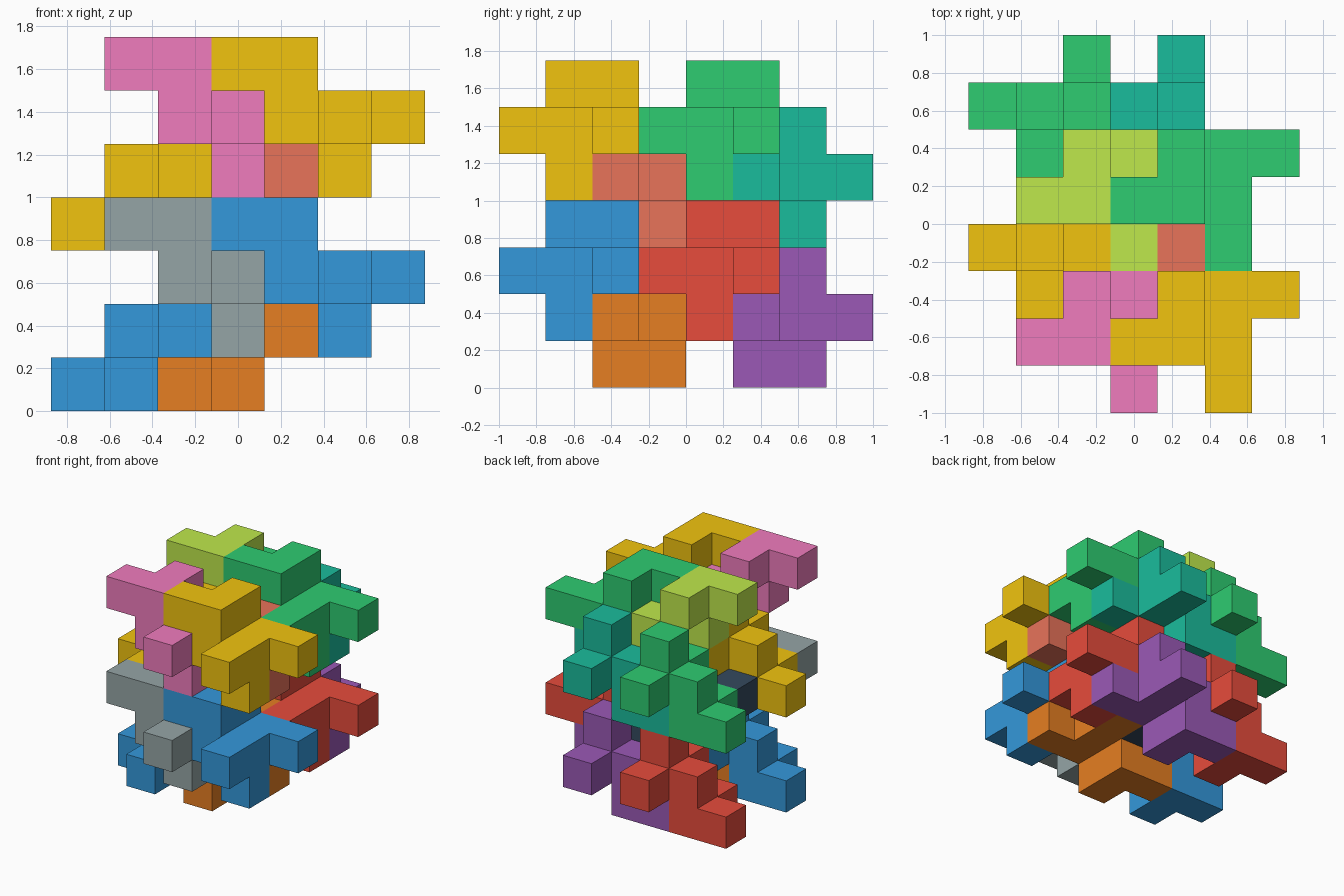
import bpy, bmesh
from mathutils import Vector

if "Cube" in bpy.data.objects:
    bpy.data.objects.remove(bpy.data.objects["Cube"])

S = 0.25  # edge of one small cube

# One nine-cube piece, relative to its hub cube
PIECE = [(0, 0, 0), (0, -1, 0), (0, 1, 0), (1, 1, 0), (0, 0, -1),
         (-1, 0, 0), (-1, 0, 1), (-2, 0, 1), (-1, 1, 1)]
# The same piece turned half a turn about x
TURNED = [(x, -y, -z) for x, y, z in PIECE]

COLOURS = {
    "blue": "3498db", "grey": "95a5a6", "orange": "e67e22",
    "red": "e74c3c", "navy": "34495e", "purple": "9b59b6",
    "gold": "f1c40f", "pink": "f07cbd", "salmon": "e8735a",
    "green": "2ecc71", "lime": "bfe84c", "teal": "1abc9c",
}


def linear(h):
    c = int(h, 16) / 255
    return c / 12.92 if c <= 0.04045 else ((c + 0.055) / 1.055) ** 2.4


def material(name):
    m = bpy.data.materials.get(name)
    if m is None:
        h = COLOURS[name]
        m = bpy.data.materials.new(name)
        m.diffuse_color = (linear(h[:2]), linear(h[2:4]), linear(h[4:]), 1)
        m.use_nodes = True
        m.node_tree.nodes["Principled BSDF"].inputs["Base Color"].default_value = m.diffuse_color
    return m


def add_piece(name, cells, hub, colour):
    """Outer skin of a set of cubes, flat areas merged."""
    cells = {tuple(c[a] + hub[a] for a in range(3)) for c in cells}
    bm = bmesh.new()
    for c in cells:
        centre = Vector(c) + Vector((0.5, 0.5, 0.5))
        for axis in range(3):
            for sign in (-1, 1):
                n = Vector((0, 0, 0))
                n[axis] = sign
                if tuple(int(c[a] + n[a]) for a in range(3)) in cells:
                    continue
                u = Vector((0, 0, 0))
                u[(axis + 1) % 3] = 0.5
                v = n.cross(u)
                f = centre + n * 0.5
                quad = [f - u - v, f + u - v, f + u + v, f - u + v]
                bm.faces.new([bm.verts.new(((p.x - 3.5) * S, (p.y - 4) * S, p.z * S))
                              for p in quad])
    bmesh.ops.remove_doubles(bm, verts=bm.verts[:], dist=1e-4)
    bmesh.ops.dissolve_limit(bm, angle_limit=0.01, verts=bm.verts[:], edges=bm.edges[:])
    me = bpy.data.meshes.new(name)
    bm.to_mesh(me)
    bm.free()
    me.materials.append(material(colour))
    bpy.context.collection.objects.link(bpy.data.objects.new(name, me))


# Four blocks (front/back, lower/upper) of four interlocking pieces each
BLOCKS = [
    ("lower_front", 0, 0, "blue", "grey", "orange"),
    ("lower_back", 3, 0, "red", "navy", "purple"),
    ("upper_front", 0, 3, "gold", "pink", "salmon"),
    ("upper_back", 3, 3, "green", "lime", "teal"),
]
for label, dy, dz, outer, upright, turned in BLOCKS:
    add_piece(label + "_right_piece", PIECE, (5, 1 + dy, 2 + dz), outer)
    add_piece(label + "_middle_piece", PIECE, (3, 1 + dy, 2 + dz), upright)
    add_piece(label + "_left_turned_piece", TURNED, (2, 3 + dy, 1 + dz), outer)
    add_piece(label + "_middle_turned_piece", TURNED, (4, 3 + dy, 1 + dz), turned)
